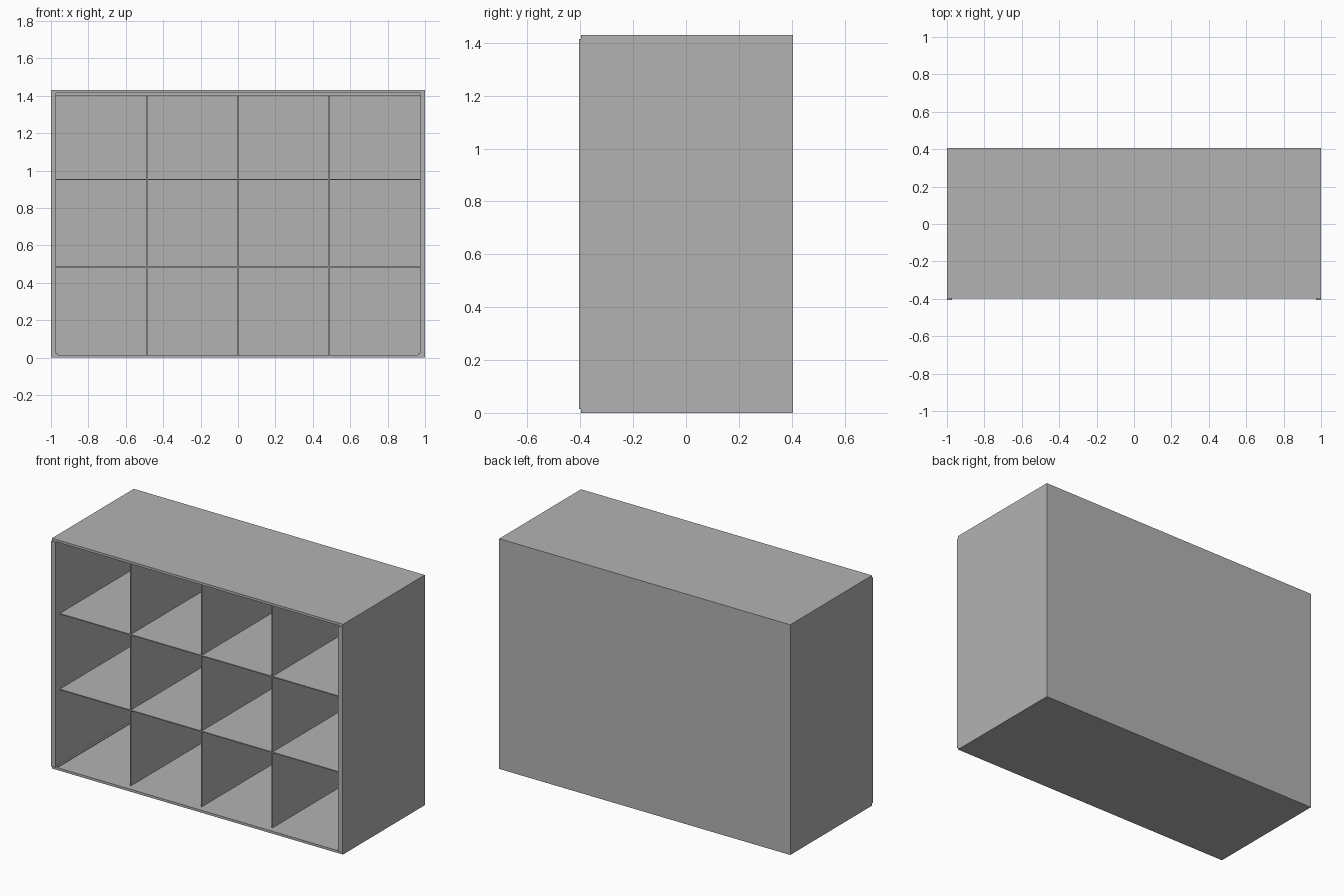
import bpy

# Remove the default object
cube = bpy.data.objects.get("Cube")
if cube:
    bpy.data.objects.remove(cube, do_unlink=True)

# Single grey finish
grey = bpy.data.materials.new("plain_grey")
grey.use_nodes = True
colour = (0.45, 0.45, 0.45, 1)
grey.diffuse_color = colour
grey.node_tree.nodes["Principled BSDF"].inputs["Base Color"].default_value = colour


def board(name, x, y, z):
    """Flat board spanning the given (min, max) ranges."""
    spans = (x, y, z)
    bpy.ops.mesh.primitive_cube_add(size=1, location=[(a + b) / 2 for a, b in spans])
    obj = bpy.context.object
    obj.name = name
    obj.scale = [b - a for a, b in spans]
    bpy.ops.object.transform_apply(location=False, rotation=False, scale=True)
    obj.data.materials.append(grey)
    return obj


HEIGHT = 1.43
BOARD = 0.015
THIN = 0.006
INNER = 0.972          # half width between the side panels
BACK = 0.39            # inner face of the back panel
FRONT = -0.398         # front edge of top and bottom
RECESS = -0.36         # front edge of shelves and dividers
CEILING = 1.402

# Outer case
board("bottom_panel", (-1, 1), (FRONT, BACK), (0, BOARD))
board("top_panel", (-1, 1), (FRONT, BACK), (HEIGHT - BOARD, HEIGHT))
board("back_panel", (-1, 1), (BACK, 0.405), (0, HEIGHT))

# Side panels, with slim cleats in the inner corners
for side, sign in (("left", 1), ("right", -1)):
    def span(a, b):
        return tuple(sorted((a * sign, b * sign)))
    board(side + "_side_panel", span(INNER, 1), (-0.405, BACK),
          (BOARD, HEIGHT - BOARD))
    board(side + "_bottom_cleat", span(INNER - 0.01, INNER), (FRONT, BACK),
          (BOARD, BOARD + THIN))

# Ceiling board under the top panel
board("ceiling_board", (-INNER, INNER), (RECESS, BACK), (CEILING, HEIGHT - BOARD))

# Upright dividers
for i, x in enumerate((-0.487, 0, 0.487)):
    board(f"divider_{i + 1}", (x - THIN / 2, x + THIN / 2), (RECESS, BACK),
          (BOARD, CEILING))

# Shelves
for i, z in enumerate((0.483, 0.953)):
    board(f"shelf_{i + 1}", (-INNER, INNER), (RECESS, BACK),
          (z - THIN / 2, z + THIN / 2))
